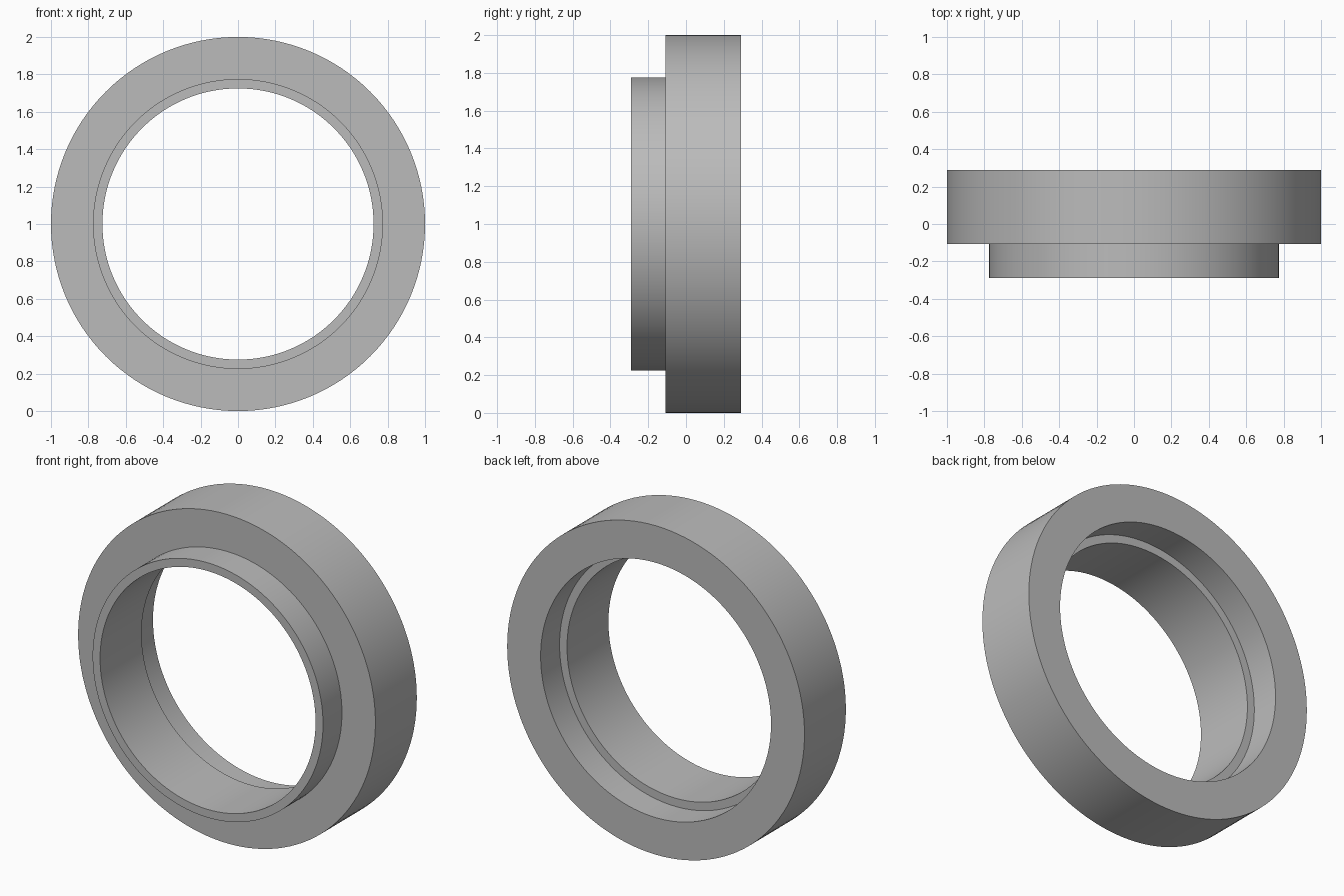
import bpy, bmesh, math
from mathutils import Matrix, Vector

cube = bpy.data.objects.get("Cube")
if cube:
    bpy.data.objects.remove(cube, do_unlink=True)

SEGMENTS = 128

# Plain grey material
grey = bpy.data.materials.new("grey")
grey.use_nodes = True
colour = (0.5, 0.5, 0.5, 1)
grey.diffuse_color = colour
grey.node_tree.nodes["Principled BSDF"].inputs["Base Color"].default_value = colour


def lathe(name, profile):
    """Spin a closed (radius, y) profile about the y axis at ring height."""
    bm = bmesh.new()
    rings = []
    for i in range(SEGMENTS):
        turn = Matrix.Rotation(math.tau * i / SEGMENTS, 3, "Y")
        rings.append([bm.verts.new(turn @ Vector((r, y, 0)) + Vector((0, 0, 1)))
                      for r, y in profile])
    count = len(profile)
    for i, ring in enumerate(rings):
        after = rings[(i + 1) % SEGMENTS]
        for j in range(count):
            k = (j + 1) % count
            bm.faces.new((ring[j], ring[k], after[k], after[j]))
    bmesh.ops.recalc_face_normals(bm, faces=bm.faces)
    mesh = bpy.data.meshes.new(name)
    bm.to_mesh(mesh)
    bm.free()
    mesh.materials.append(grey)
    obj = bpy.data.objects.new(name, mesh)
    bpy.context.collection.objects.link(obj)
    bpy.ops.object.select_all(action="DESELECT")
    obj.select_set(True)
    bpy.context.view_layer.objects.active = obj
    bpy.ops.object.shade_smooth_by_angle(angle=math.radians(30))
    return obj


# Flanged ring: narrow collar in front, wide body, recessed seat at the back
BORE, COLLAR, OUTER = 0.725, 0.775, 1.0
FRONT, SHOULDER, SEAT, BACK = -0.29, -0.108, 0.108, 0.29
lathe("flanged_ring", [
    (BORE, FRONT), (COLLAR, FRONT), (COLLAR, SHOULDER), (OUTER, SHOULDER),
    (OUTER, BACK), (COLLAR, BACK), (COLLAR, SEAT), (BORE, SEAT),
])
